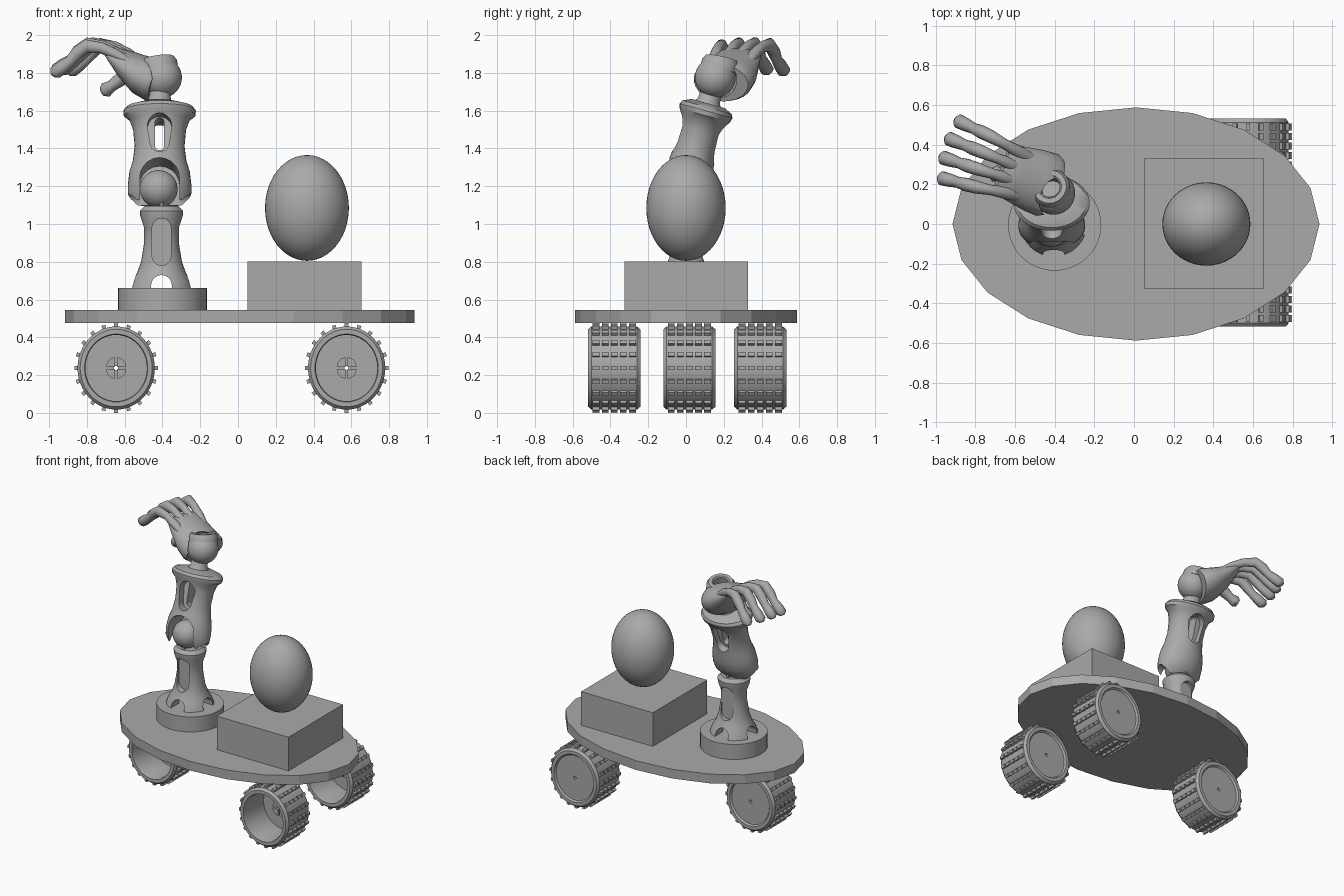
import bpy, bmesh
from math import sin, cos, pi, radians
from mathutils import Vector, Matrix

if "Cube" in bpy.data.objects:
    bpy.data.objects.remove(bpy.data.objects["Cube"])

grey = bpy.data.materials.new("plain grey")
grey.use_nodes = True
GREY = (0.4, 0.4, 0.4, 1)
grey.diffuse_color = GREY
grey.node_tree.nodes["Principled BSDF"].inputs["Base Color"].default_value = GREY


def finish(name, bm, smooth=35):
    """Turn a bmesh into a named, shaded object."""
    bmesh.ops.recalc_face_normals(bm, faces=bm.faces[:])
    me = bpy.data.meshes.new(name)
    bm.to_mesh(me)
    bm.free()
    me.materials.append(grey)
    ob = bpy.data.objects.new(name, me)
    bpy.context.collection.objects.link(ob)
    shade(ob, smooth)
    return ob


def shade(ob, angle):
    bpy.ops.object.select_all(action='DESELECT')
    ob.select_set(True)
    bpy.context.view_layer.objects.active = ob
    if angle:
        bpy.ops.object.shade_smooth_by_angle(angle=radians(angle))


def loft(name, rings, loop=False, smooth=35):
    """Skin a list of point rings; loop joins the last ring to the first."""
    bm = bmesh.new()
    vs = [[bm.verts.new(p) for p in r] for r in rings]
    n = len(vs[0])
    for a, b in zip(vs, vs[1:] + (vs[:1] if loop else [])):
        for i in range(n):
            j = (i + 1) % n
            bm.faces.new((a[i], a[j], b[j], b[i]))
    if not loop:
        bm.faces.new(vs[0])
        bm.faces.new(vs[-1])
    return finish(name, bm, smooth)


def ellipse(c, a, b, n):
    """Ring around c with half-axis vectors a and b."""
    return [c + a * cos(2 * pi * i / n) + b * sin(2 * pi * i / n) for i in range(n)]


def column(name, frame, sections, n=32, smooth=35):
    """Upright loft from (z, half width, half depth) in a local frame."""
    return loft(name, [[frame @ p for p in ellipse(Vector((0, 0, z)), Vector((a, 0, 0)),
                Vector((0, b, 0)), n)] for z, a, b in sections], smooth=smooth)


def tube(name, pts, sizes, side, n=14):
    """Rounded limb through pts; sizes are (across, thick)."""
    rings = []
    for i, p in enumerate(pts):
        t = (pts[min(i + 1, len(pts) - 1)] - pts[max(i - 1, 0)]).normalized()
        up = t.cross(side).normalized()
        rings.append(ellipse(p, up.cross(t) * sizes[i][0], up * sizes[i][1], n))
    return loft(name, rings, smooth=50)


def box(name, size, m, smooth=0):
    bm = bmesh.new()
    bmesh.ops.create_cube(bm, size=1, matrix=m @ Matrix.Diagonal((*size, 1)))
    return finish(name, bm, smooth)


def ball(name, c, r, n=40):
    bm = bmesh.new()
    bmesh.ops.create_uvsphere(bm, u_segments=n, v_segments=n // 2, radius=1,
                              matrix=Matrix.Translation(c) @ Matrix.Diagonal((*r, 1)))
    return finish(name, bm, 60)


def slot(frame, half, z0, z1, y0, y1, top=None):
    """Cutter with rounded ends, running along local y."""
    top = top or half
    arc = [(half * cos(a), z0 + half * sin(a)) for a in [pi + pi * i / 10 for i in range(11)]]
    arc += [(top * cos(a), z1 + top * sin(a)) for a in [pi * i / 10 for i in range(11)]]
    return loft("cutter", [[frame @ Vector((x, y, z)) for x, z in arc] for y in (y0, y1)])


def cut(ob, *cutters):
    for c in cutters:
        mod = ob.modifiers.new("cut", 'BOOLEAN')
        mod.operation, mod.solver, mod.object = 'DIFFERENCE', 'EXACT', c
        bpy.context.view_layer.objects.active = ob
        bpy.ops.object.modifier_apply(modifier=mod.name)
        bpy.data.objects.remove(c)
    shade(ob, 35)


T = Matrix.Translation
ID = Matrix.Identity(4)

# Deck, box, egg and turntable
column("deck", T((.01, 0, 0)), [(.475, .925, .588), (.545, .925, .588)], 20, 0)
box("crate", (.605, .655, .257), T((.352, .002, .673)))
ball("egg", (.365, 0, 1.085), (.222, .21, .28), 48)
column("turntable", T((-.4, -.005, 0)), [(.545, .235, .23), (.66, .235, .23)], 48)


# Wheels: cupped rim, split hub and rows of tread blocks
def wheel(name, x, y):
    frame = T((x, y, .2375)) @ Matrix.Diagonal((.93, 1, 1, 1))
    prof = [(.012, .125), (.17, .125), (.18, .138), (.205, .138), (.22, .12), (.22, -.12),
            (.205, -.138), (.18, -.138), (.175, -.125), (.175, .1), (.012, .1)]
    loft(name + "_rim", [[frame @ Vector((r * cos(a), d, r * sin(a))) for r, d in prof]
         for a in [2 * pi * i / 48 for i in range(48)]], True)
    bm = bmesh.new()
    for i in range(20):
        for k in range(-2, 3):
            m = Matrix.Rotation(2 * pi * i / 20, 4, 'Y') @ T((0, k * .048, .2225))
            bmesh.ops.create_cube(bm, size=1, matrix=frame @ m @ Matrix.Diagonal((.022, .036, .03, 1)))
    finish(name + "_tread", bm, 0)
    for q in range(4):
        turn = frame @ Matrix.Rotation(q * pi / 2, 4, 'Y')
        arc = [(.006, .006)] + [(.006 + .05 * cos(a), .006 + .05 * sin(a))
                                for a in [pi / 2 * i / 8 for i in range(9)]]
        loft(name + "_hub", [[turn @ Vector((u, d, v)) for u, v in arc] for d in (.05, .102)])


wheel("nose_wheel", -.645, .018)
wheel("right_wheel", .575, -.38)
wheel("left_wheel", .575, .393)

# Lower arm: flared foot with arches, fluted column
low = T((-.405, 0, 0))
lower = column("lower_arm", low, [(.655, .168, .165), (.7, .155, .15), (.74, .13, .125), (.8, .108, .105),
               (.9, .092, .09), (.98, .092, .09), (1.04, .112, .11), (1.07, .115, .112), (1.095, .09, .09)])
cut(lower, slot(low, .055, .6, .675, -.3, .3),
    slot(low @ Matrix.Rotation(pi / 2, 4, 'Z'), .055, .6, .675, -.3, .3),
    slot(low, .05, .83, .98, -.3, -.06), slot(low, .05, .83, .98, .075, .3))
box("elbow_fin", (.016, .16, .14), low @ T((0, 0, 1.13)))

# Elbow ball and upper arm: fork in front of the ball, slotted shaft, wide cap
up = T((-.415, -.01, 1.18)) @ Matrix.Rotation(radians(-15.5), 4, 'X')
ball("elbow_ball", (-.42, -.015, 1.185), (.1, .1, .1))
upper = column("upper_arm", up, [(-.07, .15, .08), (-.03, .168, .11), (.03, .168, .13), (.1, .16, .13),
               (.16, .142, .118), (.24, .132, .11), (.33, .14, .112), (.385, .16, .122), (.41, .19, .138),
               (.435, .192, .145), (.455, .175, .135), (.475, .1, .09)])
cut(upper, slot(up, .105, -.25, .04, -.3, .05),
    slot(up, .05, .23, .325, -.3, -.045, .065), slot(up, .024, .23, .36, -.3, .3),
    slot(up, .05, .23, .325, .06, .3, .065),
    slot(up @ Matrix.Rotation(pi / 2, 4, 'Z'), .05, -.2, -.07, -.3, .3))

# Wrist: neck, bored ball and socket ring
column("wrist_neck", up, [(.46, .08, .08), (.49, .06, .06), (.56, .055, .055)])
wrist = ball("wrist_ball", (-.405, .155, 1.775), (.108, .108, .108))
tilt = T((-.42, .18, 1.84)) @ Matrix.Rotation(radians(-12), 4, 'X') @ Matrix.Rotation(radians(-8), 4, 'Y')
cut(wrist, column("cutter", tilt, [(-.06, .05, .05), (.2, .05, .05)]))
ring = [(.05, -.03), (.1, -.03), (.1, .015), (.085, .038), (.06, .038), (.05, .025)]
loft("wrist_ring", [[tilt @ Vector((r * cos(a), r * sin(a), z)) for r, z in ring]
     for a in [2 * pi * i / 40 for i in range(40)]], True)

# Hand frame: u along the hand, v across it, w out of its back
yaw, pitch = radians(160), radians(22)
U = Vector((cos(pitch) * cos(yaw), cos(pitch) * sin(yaw), sin(pitch)))
V = Vector((-sin(yaw), cos(yaw), 0))
W = U.cross(V)
BASE = Vector((-.42, .19, 1.75))


def hand(u, v, w):
    return BASE + U * u + V * v + W * w


# Palm: cuff that wraps the wrist ball and thins toward the knuckles
palm = loft("palm", [ellipse(hand(s, 0, w), V * a, W * b, 28) for s, a, b, w in
            [(-.01, .15, .105, 0), (.02, .165, .115, 0), (.1, .16, .105, .0),
             (.2, .145, .075, .02), (.27, .135, .045, .04), (.3, .12, .025, .045)]])
cut(palm, ball("cutter", (-.405, .155, 1.775), (.118, .118, .118)))

# Fingers fan out, then curl down; thumb sits underneath
PATH = [(.16, .05), (.25, .062), (.34, .065), (.42, .045), (.455, -.01),
        (.475, -.065), (.505, -.11), (.53, -.15), (.535, -.17)]
SIZES = [(.03, .02), (.032, .028), (.026, .03), (.033, .036), (.034, .036),
         (.028, .03), (.034, .036), (.036, .036), (.018, .018)]
for k in range(4):
    f = (k - 1.5) / 1.5
    reach = (1.0, 1.03, 1.02, .96)[k]
    tube("finger", [hand(s * reach, f * (.07 + .15 * s), w) for s, w in PATH], SIZES, V)
tube("thumb", [hand(.16, .02, -.01), hand(.2, .03, -.07), hand(.225, .035, -.11),
               hand(.25, .035, -.145), hand(.265, .035, -.16)],
     [(.05, .04), (.042, .036), (.034, .03), (.042, .04), (.025, .025)], V)
